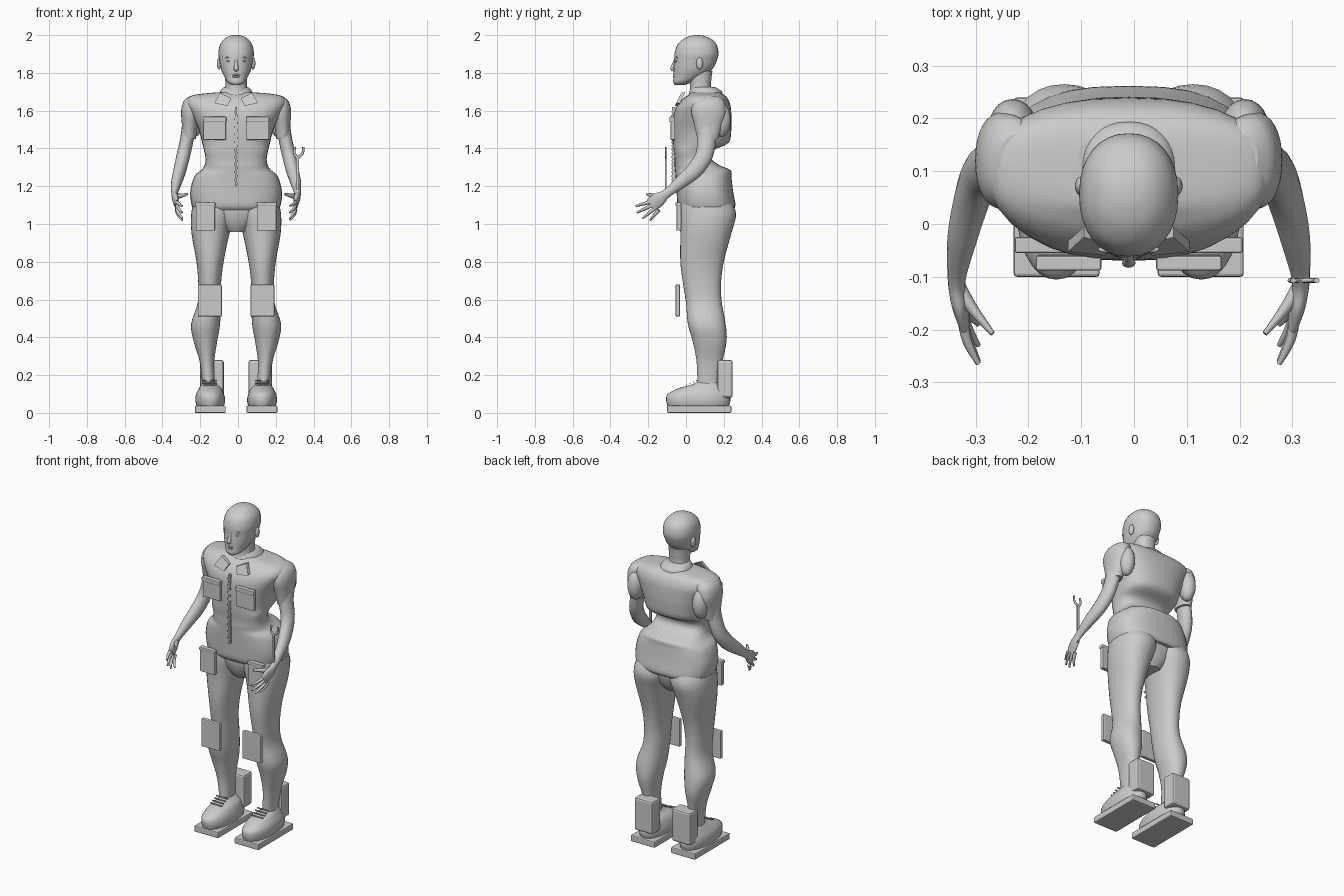
import bpy, bmesh, math
from mathutils import Vector

default_cube = bpy.data.objects.get("Cube")
if default_cube:
    bpy.data.objects.remove(default_cube, do_unlink=True)

CENTRE = -0.01          # the body sits slightly to its right
BOTH = (("left", 1), ("right", -1))
MIDDLE = (("", 1),)

clay = bpy.data.materials.new("plain grey")
clay.use_nodes = True
GREY = (0.6, 0.6, 0.6, 1)
clay.diffuse_color = GREY
clay.node_tree.nodes["Principled BSDF"].inputs["Base Color"].default_value = GREY


def finish(name, bm, smooth):
    """Turn a bmesh into a named object in the scene."""
    bmesh.ops.recalc_face_normals(bm, faces=bm.faces)
    for face in bm.faces:
        face.smooth = smooth and len(face.verts) <= 4
    mesh = bpy.data.meshes.new(name)
    bm.to_mesh(mesh)
    bm.free()
    mesh.materials.append(clay)
    obj = bpy.data.objects.new(name, mesh)
    bpy.context.collection.objects.link(obj)


def label(side, name):
    return f"{side}_{name}" if side else name


def resample(rows, steps):
    """Smoothly interpolate the rows of numbers that describe a loft."""
    result = []
    last = len(rows) - 1
    for i in range(last):
        a, b, c, d = (rows[max(0, min(last, i + k))] for k in (-1, 0, 1, 2))
        for step in range(steps):
            t = step / steps
            result.append([
                q + t * (r - p) / 2
                + t * t * (p - 2.5 * q + 2 * r - s / 2)
                + t * t * t * (1.5 * (q - r) + (s - p) / 2)
                for p, q, r, s in zip(a, b, c, d)])
    result.append(list(rows[-1]))
    return result


def unit_ring(count, power):
    """Points round a superellipse; a higher power is squarer."""
    def bend(v):
        return math.copysign(abs(v) ** (2 / power), v)
    turns = [math.tau * i / count for i in range(count)]
    return [(bend(math.cos(a)), bend(math.sin(a))) for a in turns]


def skin(name, rings, sides):
    """Join rings of points into a closed surface, once for each side."""
    for side, sign in sides:
        bm = bmesh.new()
        loops = [[bm.verts.new((sign * p.x + CENTRE, p.y, p.z)) for p in ring]
                 for ring in rings]
        count = len(loops[0])
        for low, high in zip(loops, loops[1:]):
            for i in range(count):
                j = (i + 1) % count
                bm.faces.new((low[i], low[j], high[j], high[i]))
        bm.faces.new(loops[0])
        bm.faces.new(loops[-1])
        finish(label(side, name), bm, True)


def slices(name, rows, sides=MIDDLE, power=2.2, count=32):
    """Loft of level slices, each (x min, x max, y front, y back, z)."""
    shape = unit_ring(count, power)
    rings = []
    for x0, x1, y0, y1, z in resample(rows, 4):
        rings.append([Vector(((x0 + x1 + (x1 - x0) * u) / 2,
                              (y0 + y1 + (y1 - y0) * v) / 2, z))
                      for u, v in shape])
    skin(name, rings, sides)


def body(name, rows, power=2.2):
    """Level slices about the middle, each (half width, front, back, z)."""
    slices(name, [(-w, w, f, b, z) for w, f, b, z in rows], power=power)


def tube(name, rows, sides=BOTH, count=16):
    """Limb along a path, each row (x, y, z, sideways radius, depth radius)."""
    rows = resample(rows, 4)
    points = [Vector(row[:3]) for row in rows]
    shape = unit_ring(count, 2)
    rings = []
    for i, (point, row) in enumerate(zip(points, rows)):
        along = points[min(i + 1, len(points) - 1)] - points[max(i - 1, 0)]
        along.normalize()
        across = Vector((1, 0, 0))
        across = (across - along * across.dot(along)).normalized()
        depth = along.cross(across)
        rings.append([point + across * u * row[3] + depth * v * row[4]
                      for u, v in shape])
    skin(name, rings, sides)


def box(name, x, y, z, sides=BOTH, bevel=0.006):
    """Bevelled block between pairs of limits."""
    for side, sign in sides:
        bm = bmesh.new()
        bmesh.ops.create_cube(bm, size=1)
        for v in bm.verts:
            px, py, pz = (sum(lim) / 2 + c * (lim[1] - lim[0])
                          for lim, c in zip((x, y, z), v.co))
            v.co = (sign * px + CENTRE, py, pz)
        bmesh.ops.recalc_face_normals(bm, faces=bm.faces)
        if bevel:
            bmesh.ops.bevel(bm, geom=bm.edges[:], offset=bevel, segments=2,
                            affect='EDGES', profile=0.5)
        finish(label(side, name), bm, False)


def ball(name, centre, radii, sides=BOTH):
    for side, sign in sides:
        bm = bmesh.new()
        bmesh.ops.create_uvsphere(bm, u_segments=20, v_segments=12, radius=1)
        for v in bm.verts:
            p = [c + r * k for c, r, k in zip(centre, radii, v.co)]
            v.co = (sign * p[0] + CENTRE, p[1], p[2])
        finish(label(side, name), bm, True)


# Jacket: flared hem, narrow waist, overhanging back and square shoulders
body("jacket", [
    (.222, -.03, .25, 1.075), (.236, -.045, .262, 1.1), (.243, -.05, .25, 1.17),
    (.222, -.055, .24, 1.25), (.185, -.058, .235, 1.285), (.168, -.06, .18, 1.31),
    (.162, -.06, .135, 1.345), (.17, -.065, .145, 1.39), (.18, -.068, .225, 1.43),
    (.198, -.07, .24, 1.5), (.235, -.065, .24, 1.58), (.262, -.045, .235, 1.63),
    (.258, -.015, .22, 1.665), (.215, .015, .2, 1.685), (.1, .03, .175, 1.697)],
    power=2.6)
slices("sleeve", [
    (.213, .286, .06, .17, 1.45), (.203, .287, .045, .19, 1.52),
    (.19, .291, .03, .21, 1.58), (.18, .288, .03, .21, 1.62),
    (.17, .274, .045, .2, 1.655), (.17, .245, .08, .17, 1.677)], BOTH)
ball("sleeve_drape", (.22, .185, 1.55), (.045, .052, .09))

# Collar and lapel flaps
body("collar", [(.095, .01, .195, 1.675), (.086, .02, .19, 1.7),
                (.068, .03, .16, 1.722), (.05, .035, .14, 1.724)])
for side, sign in BOTH:
    bm = bmesh.new()
    outline = ((.025, 1.665), (.085, 1.695), (.115, 1.64), (.045, 1.625))
    fronts = [bm.verts.new((sign * x + CENTRE, -.06 + (z - 1.625) / 2, z))
              for x, z in outline]
    flap = bm.faces.new(fronts)
    out = bmesh.ops.extrude_face_region(bm, geom=[flap])
    for v in out["geom"]:
        if isinstance(v, bmesh.types.BMVert):
            v.co.y += .02
    finish(label(side, "lapel"), bm, False)

# Front zip with teeth, breast pockets and thigh pockets
box("zip_strip", (-.006, .006), (-.074, -.055), (1.2, 1.62), MIDDLE, 0)
for i in range(20):
    shift = .004 * (-1) ** i
    z = 1.21 + i * .02
    box("zip_tooth", (shift - .006, shift + .006), (-.078, -.065),
        (z, z + .009), MIDDLE, 0)
box("breast_pocket", (.054, .174), (-.081, -.058), (1.445, 1.56), bevel=.004)
box("breast_pocket_flap", (.052, .176), (-.088, -.06), (1.54, 1.568), bevel=.004)
box("thigh_pocket", (.113, .213), (-.05, -.025), (.965, 1.1), bevel=.004)
box("thigh_pocket_flap", (.11, .216), (-.055, -.025), (1.095, 1.115), bevel=.004)

# Trousers: seat and legs
body("trouser_seat", [
    (.2, -.027, .23, 1.12), (.17, -.027, .23, 1.06),
    (.11, -.01, .21, 1), (.06, .015, .18, .958)])
slices("leg", [
    (.0, .225, -.03, .24, 1.12), (.006, .238, -.035, .265, 1.05),
    (.035, .236, -.03, .24, .95), (.066, .21, -.03, .2, .8),
    (.08, .2, -.015, .185, .68), (.08, .204, .0, .19, .58),
    (.085, .238, .01, .21, .47), (.1, .225, .035, .215, .38),
    (.115, .195, .055, .195, .28), (.113, .182, .06, .18, .18),
    (.11, .18, .06, .18, .1)], BOTH)
box("knee_pad", (.076, .203), (-.055, -.032), (.51, .68))

# Shoes, soles, laces and the boxes behind the ankles
slices("shoe", [
    (.066, .208, -.095, .225, .03), (.058, .216, -.105, .235, .065),
    (.064, .212, -.097, .23, .1), (.078, .197, -.04, .215, .13),
    (.1, .185, .03, .195, .15), (.115, .175, .06, .18, .165)], BOTH)
box("sole", (.055, .218), (-.1, .24), (.0, .038))
box("ankle_box", (.065, .19), (.165, .247), (.08, .28), bevel=.012)
for i in range(4):
    y = i * .018
    z = .145 + i * .008
    box("lace", (.1, .178), (y, y + .006), (z, z + .006), bevel=0)

# Arms and hands
tube("arm", [
    (.235, .12, 1.6, .035, .05), (.245, .115, 1.53, .04, .052),
    (.26, .11, 1.45, .036, .05), (.28, .095, 1.36, .036, .046),
    (.298, .045, 1.285, .034, .044), (.316, -.03, 1.22, .028, .034),
    (.326, -.105, 1.16, .017, .024), (.321, -.145, 1.13, .016, .038),
    (.312, -.185, 1.1, .011, .036)])
fingers = (("index", -.265, 1.095), ("middle", -.26, 1.06),
           ("ring", -.23, 1.03), ("little", -.19, 1.02))
for i, (finger, y, z) in enumerate(fingers):
    root = Vector((.315, -.18 + i * .012, 1.12 - i * .015))
    tip = Vector((.285, y, z))
    knuckle = (root + tip) / 2 + Vector((.006, 0, 0))
    tube(finger + "_finger", [(*root, .01, .011), (*knuckle, .009, .009),
                              (*tip, .005, .005)], count=8)
tube("thumb", [(.322, -.12, 1.145, .014, .015), (.297, -.16, 1.148, .011, .013),
               (.258, -.208, 1.158, .005, .007)], count=8)

# Spanner held at the left wrist
box("spanner_shaft", (.318, .332), (-.112, -.102), (1.12, 1.36), MIDDLE, 0)
for prong, x in (("inner", .308), ("outer", .352)):
    tube("spanner_" + prong + "_prong", [
        (.325, -.107, 1.35, .008, .005), (x, -.107, 1.375, .007, .005),
        (x + .004, -.107, 1.408, .006, .005)], MIDDLE, 8)

# Neck and head
body("neck", [(.07, .01, .16, 1.66), (.058, .022, .133, 1.72),
              (.058, .015, .135, 1.77), (.06, .01, .14, 1.81)])
body("head", [
    (.02, -.058, -.01, 1.735), (.045, -.068, .03, 1.75),
    (.063, -.066, .09, 1.78), (.08, -.065, .14, 1.82),
    (.09, -.062, .165, 1.87), (.094, -.06, .172, 1.905),
    (.085, -.045, .162, 1.95), (.06, -.01, .13, 1.982),
    (.03, .03, .09, 1.997), (.004, .058, .062, 2)])

# Face: nose, lips, eyes, brows and ears
tube("nose", [(.0, -.056, 1.875, .006, .006), (.0, -.066, 1.845, .009, .008),
              (.0, -.074, 1.822, .013, .009), (.0, -.064, 1.812, .009, .005)],
     MIDDLE, 12)
for lip, z in (("upper_lip", 1.789), ("lower_lip", 1.78)):
    ball(lip, (0, -.06, z), (.022, .009, .006), MIDDLE)
ball("eye", (.036, -.049, 1.862), (.014, .008, .006))
ball("brow", (.038, -.048, 1.882), (.02, .007, .004))
ball("ear", (.09, .072, 1.85), (.012, .018, .032))
